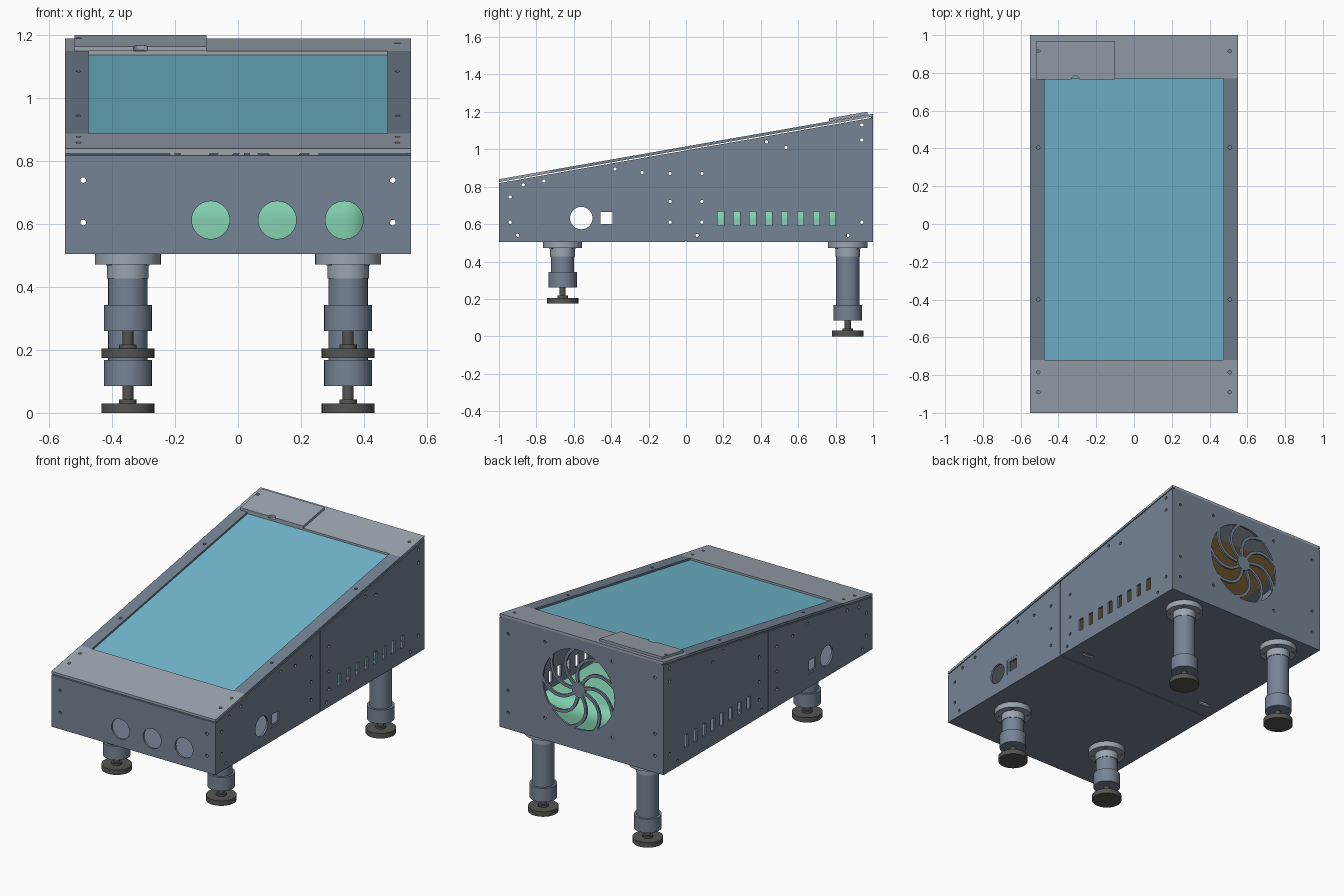
import bpy, bmesh, math
from mathutils import Matrix, Vector

if "Cube" in bpy.data.objects:
    bpy.data.objects.remove(bpy.data.objects["Cube"], do_unlink=True)


def material(name, r, g, b):
    m = bpy.data.materials.new(name)
    m.use_nodes = True
    m.diffuse_color = (r, g, b, 1)
    m.node_tree.nodes["Principled BSDF"].inputs["Base Color"].default_value = (r, g, b, 1)
    return m


STEEL = material("slate steel", .18, .23, .30)
PLATE = material("light grey", .33, .38, .44)
GLASS = material("screen blue", .17, .50, .64)
RUBBER = material("dark rubber", .09, .09, .085)
GREEN = material("mint green", .22, .62, .42)
BROWN = material("amber brown", .45, .26, .08)


def finish(name, bm, mat=None):
    bmesh.ops.recalc_face_normals(bm, faces=bm.faces)
    mesh = bpy.data.meshes.new(name)
    bm.to_mesh(mesh)
    bm.free()
    ob = bpy.data.objects.new(name, mesh)
    bpy.context.collection.objects.link(ob)
    if mat:
        mesh.materials.append(mat)
    return ob


def activate(ob):
    bpy.ops.object.select_all(action='DESELECT')
    ob.select_set(True)
    bpy.context.view_layer.objects.active = ob


def smooth(ob):
    activate(ob)
    bpy.ops.object.shade_smooth_by_angle(angle=math.radians(35))


def add_prism(bm, profile, x0, x1):
    """Extrude a y-z profile along x."""
    face = bm.faces.new([bm.verts.new((x0, y, z)) for y, z in profile])
    new = bmesh.ops.extrude_face_region(bm, geom=[face])["geom"]
    bmesh.ops.translate(bm, vec=(x1 - x0, 0, 0), verts=[v for v in new if isinstance(v, bmesh.types.BMVert)])


def prism(name, profile, x0, x1, mat=None):
    bm = bmesh.new()
    add_prism(bm, profile, x0, x1)
    return finish(name, bm, mat)


def add_box(bm, x0, x1, y0, y1, z0, z1):
    add_prism(bm, [(y0, z0), (y1, z0), (y1, z1), (y0, z1)], x0, x1)


def add_cyl(bm, axis, centre, r, length, seg=12):
    turn = Vector((0, 0, 1)).rotation_difference(Vector(axis)).to_matrix().to_4x4()
    bmesh.ops.create_cone(bm, cap_ends=True, segments=seg, radius1=r, radius2=r, depth=length,
                          matrix=Matrix.Translation(centre) @ turn)


def cut(ob, bm):
    """Subtract the cutter mesh and throw it away."""
    cutter = finish("cutter", bm)
    cutter.hide_render = True
    mod = ob.modifiers.new("cut", 'BOOLEAN')
    mod.operation, mod.solver, mod.object = 'DIFFERENCE', 'EXACT', cutter
    activate(ob)
    bpy.ops.object.modifier_apply(modifier=mod.name)
    bpy.data.objects.remove(cutter, do_unlink=True)


def top(y):
    return .84 + .175 * (y + 1)


def slab(name, x0, x1, y0, y1, low, high, mat):
    """Sheet lying parallel to the sloping top."""
    return prism(name, [(y0, top(y0) + low), (y1, top(y1) + low),
                        (y1, top(y1) + high), (y0, top(y0) + high)], x0, x1, mat)


# Cabinet: hollow wedge, open at the top
W, T, BASE = .55, .012, .505
cabinet = prism("cabinet", [(-1, BASE), (1, BASE), (1, top(1) - .021), (-1, top(-1) - .021)], -W, W, STEEL)
I = 1 - T
bm = bmesh.new()
add_prism(bm, [(-I, BASE + T), (I, BASE + T), (I, 1.4), (-I, 1.4)], -W + T, W - T)
cut(cabinet, bm)

# Openings through both side walls
bm = bmesh.new()
SIDE = (1, 0, 0)
add_cyl(bm, SIDE, (0, -.56, .632), .06, 1.4, 32)
add_box(bm, -.7, .7, -.473, -.377, .585, .681)
for i in range(8):
    y = .185 + i * .0855
    add_box(bm, -.7, .7, y - .017, y + .017, .592, .668)
bolts = [(-.94, .745), (-.94, .61), (-.9, .54), (-.87, .81), (-.76, .83), (-.38, .895),
         (-.235, .875), (.06, .54), (.43, 1.04), (.535, 1.01), (.94, 1.13), (.94, 1.05),
         (.94, .61), (.865, .54)]
bolts += [(s * .085, z) for s in (-1, 1) for z in (.61, .72, .87)]
for y, z in bolts:
    add_cyl(bm, SIDE, (0, y, z), .009, 1.4)
cut(cabinet, bm)

# Openings in the front and back walls
FAN = Vector((.02, 1, .87))
bm = bmesh.new()
for x in (-.087, .125, .338):
    add_cyl(bm, (0, 1, 0), (x, -1, .613), .06, .1, 40)
for x in (-.492, .492):
    for z in (.605, .74):
        add_cyl(bm, (0, 1, 0), (x, 0, z), .009, 2.2)
    add_cyl(bm, (0, 1, 0), (x, 1, 1.08), .009, .1)
add_cyl(bm, (0, 1, 0), FAN, .24, .1, 64)
for sx in (-1, 1):
    for sz in (-1, 1):
        add_cyl(bm, (0, 1, 0), FAN + Vector((sx * .225, 0, sz * .23)), .009, .1)
add_box(bm, -.51, -.25, .95, 1.05, .7, .815)
cut(cabinet, bm)

# Floor slots and the shallow centre seam
bm = bmesh.new()
for s in (-1, 1):
    add_box(bm, s * .435 - .035, s * .435 + .035, .09, .115, .45, .53)
    add_box(bm, s * W - .005, s * W + .005, -.003, .003, .512, 1.1)
add_box(bm, -.6, .6, -.003, .003, .45, BASE + .005)
cut(cabinet, bm)
smooth(cabinet)

# Square socket bezels in each side
for s, side in ((1, "left"), (-1, "right")):
    bm = bmesh.new()
    add_box(bm, s * .543 - .006, s * .543 + .006, -.473, -.377, .585, .681)
    bezel = finish(side + "_socket_bezel", bm, STEEL)
    bm = bmesh.new()
    add_box(bm, s * .543 - .1, s * .543 + .1, -.457, -.393, .601, .665)
    cut(bezel, bm)

# Fan grille: hub and swept arms
bm = bmesh.new()
STEPS, ARMS = 8, 9
for k in range(ARMS):
    row = []
    for i in range(STEPS + 1):
        t = i / STEPS
        a = math.tau * k / ARMS + .75 * t * t
        r = .035 + .21 * t
        out = Vector((math.cos(a), 0, math.sin(a)))
        bend = a + math.atan2(1.5 * t * r, .21)
        side = Vector((-math.sin(bend), 0, math.cos(bend))) * .009
        row.append([bm.verts.new(FAN + out * r + side * s + Vector((0, -T, 0))) for s in (-1, 1)])
    for p, q in zip(row, row[1:]):
        bm.faces.new((p[0], p[1], q[1], q[0]))
new = bmesh.ops.extrude_face_region(bm, geom=bm.faces[:])["geom"]
bmesh.ops.translate(bm, vec=(0, T, 0), verts=[v for v in new if isinstance(v, bmesh.types.BMVert)])
finish("fan_grille_arms", bm, STEEL)
bm = bmesh.new()
add_cyl(bm, (0, 1, 0), FAN - Vector((0, T / 2, 0)), .045, T + .002, 32)
smooth(finish("fan_grille_hub", bm, STEEL))

# Sloping top: end plates, side strips and display
SHEET = -.015
F, B, E = -.72, .77, .475
sheets = [slab("front_plate", -W, W, -1, F, SHEET, 0, PLATE),
          slab("back_plate", -W, W, B, 1, SHEET, 0, PLATE),
          slab("left_strip", E, W, F, B, SHEET, 0, STEEL),
          slab("right_strip", -W, -E, F, B, SHEET, 0, STEEL)]
display = slab("display", -E, E, F, B, SHEET, SHEET + .003, GLASS)
display.data.materials.append(BROWN)
for f in display.data.polygons:
    f.material_index = int(f.normal.z < -.5)
prism("back_lip", [(I, 1.16), (1, 1.16), (1, top(1) - .01), (I, top(I) - .01)], -W + T, W - T, STEEL)

# Raised cover with a finger notch
cover = slab("corner_cover", -.52, -.1, B - .005, .97, .001, .016, PLATE)
bm = bmesh.new()
add_cyl(bm, (0, 0, 1), (-.31, B - .007, 1.15), .022, .3, 24)
cut(cover, bm)

# Screw holes through the top sheets
for ob in sheets + [cover]:
    bm = bmesh.new()
    for x in (-.507, .507):
        for y in (-.89, -.785, -.4, .405, .915):
            add_cyl(bm, (0, 0, 1), (x, y, 1), .009, 1)
    cut(ob, bm)

# Rounded unit inside the cabinet
bm = bmesh.new()
add_box(bm, -.3, .42, .1, .86, BASE + T, .7)
bmesh.ops.bevel(bm, geom=[e for e in bm.edges if max(v.co.z for v in e.verts) > .69],
                offset=.08, segments=6, profile=.5, affect='EDGES')
smooth(finish("inner_unit", bm, GREEN))


# Legs: flange, tube, collar, threaded rod and foot
def leg_part(name, x, y, r, z0, z1, mat):
    bm = bmesh.new()
    add_cyl(bm, (0, 0, 1), (x, y, (z0 + z1) / 2), r, z1 - z0, 40)
    smooth(finish(name, bm, mat))


for sx, side in ((1, "left"), (-1, "right")):
    for y, foot, end in ((-.66, .175, "front"), (.865, 0, "back")):
        x, n = sx * .35, end + "_" + side
        for part, r, z0, z1, mat in (
                ("flange", .105, .472, BASE, PLATE), ("neck", .066, .428, .472, PLATE),
                ("tube", .0625, foot + .16, .428, STEEL), ("collar", .076, foot + .085, foot + .168, STEEL),
                ("rod", .017, foot + .03, foot + .09, RUBBER), ("nut", .028, foot + .03, foot + .042, RUBBER),
                ("foot", .084, foot, foot + .03, RUBBER)):
            leg_part(n + "_" + part, x, y, r, z0, z1, mat)
        for k in range(4):
            a = math.pi / 4 + k * math.pi / 2
            leg_part(n + "_bolt", x + .085 * math.cos(a), y + .085 * math.sin(a), .009, .468, .473, STEEL)
